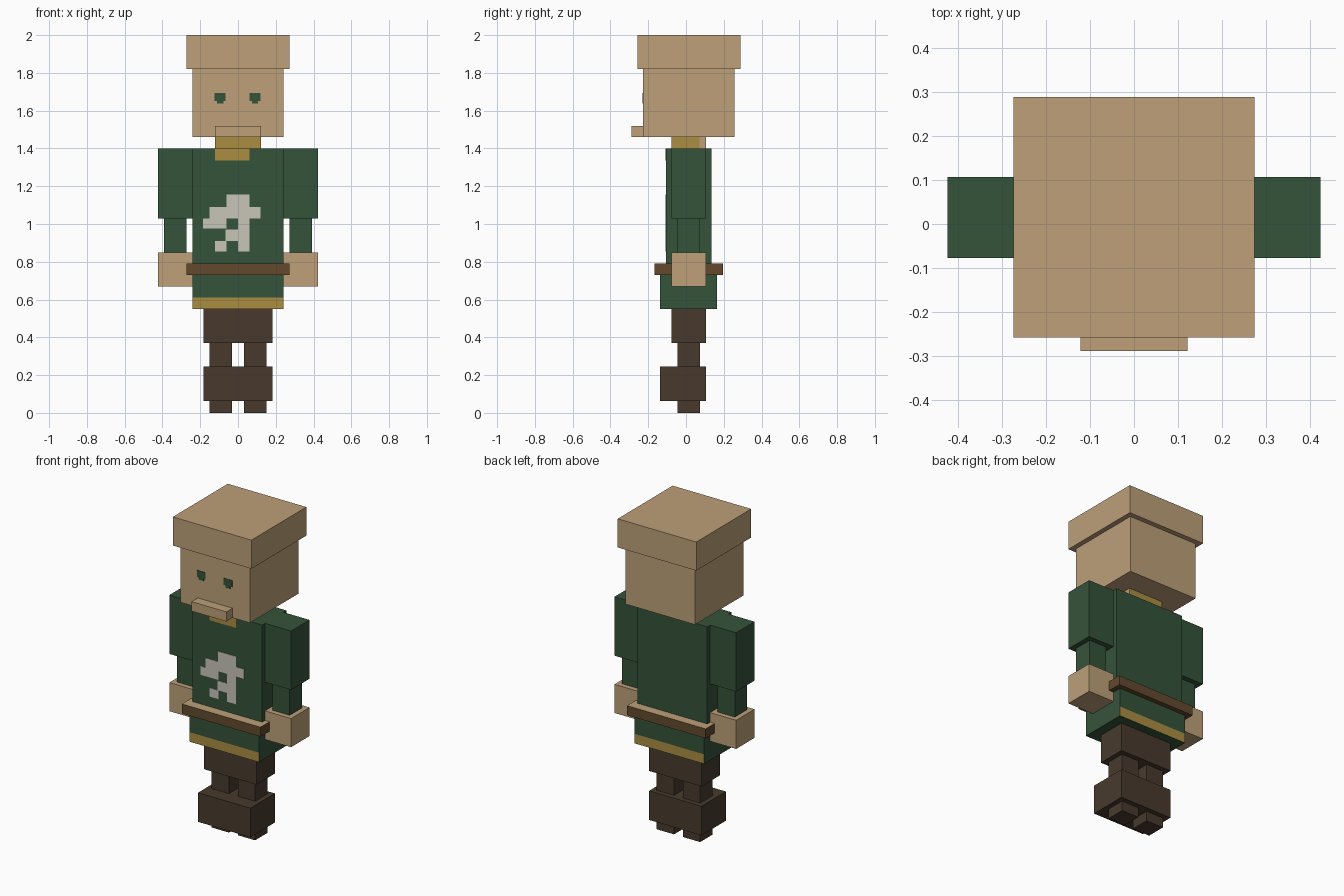
import bpy, bmesh

if "Cube" in bpy.data.objects:
    bpy.data.objects.remove(bpy.data.objects["Cube"])


def lin(c):
    c /= 255
    return c / 12.92 if c <= 0.04045 else ((c + 0.055) / 1.055) ** 2.4


def colour(name, r, g, b):
    m = bpy.data.materials.new(name)
    m.diffuse_color = (lin(r), lin(g), lin(b), 1)
    m.use_nodes = True
    m.node_tree.nodes["Principled BSDF"].inputs["Base Color"].default_value = m.diffuse_color
    return m


SKIN = colour("skin_tan", 189, 160, 121)
GREEN = colour("tunic_green", 53, 83, 58)
GOLD = colour("trim_gold", 171, 141, 66)
BELT = colour("belt_brown", 99, 73, 45)
DARK = colour("trouser_brown", 72, 58, 45)
PALE = colour("patch_pale", 200, 197, 184)


def boxes(name, ranges, mat, other=None, rule=None):
    """One object made of boxes (x0, x1, y0, y1, z0, z1); faces whose normal meets the rule take the other colour."""
    bm = bmesh.new()
    for x0, x1, y0, y1, z0, z1 in ranges:
        for v in bmesh.ops.create_cube(bm, size=1)["verts"]:
            v.co = (x0 if v.co.x < 0 else x1,
                    y0 if v.co.y < 0 else y1,
                    z0 if v.co.z < 0 else z1)
    bm.normal_update()
    for f in bm.faces:
        f.material_index = 1 if rule and rule(f.normal) else 0
    me = bpy.data.meshes.new(name)
    bm.to_mesh(me)
    bm.free()
    me.materials.append(mat)
    if other:
        me.materials.append(other)
    ob = bpy.data.objects.new(name, me)
    bpy.context.collection.objects.link(ob)
    return ob


def block(name, half, y0, y1, z0, z1, mat, other=None, rule=None):
    return boxes(name, [(-half, half, y0, y1, z0, z1)], mat, other, rule)


def pair(name, x0, x1, y0, y1, z0, z1, mat):
    boxes("right_" + name, [(x0, x1, y0, y1, z0, z1)], mat)
    boxes("left_" + name, [(-x1, -x0, y0, y1, z0, z1)], mat)


def plates(name, rects, y, mat):
    """Thin front-facing plates (x0, x1, z0, z1) on the surface at y."""
    boxes(name, [(x0, x1, y - 0.003, y + 0.003, z0, z1) for x0, x1, z0, z1 in rects], mat)


# Head
block("hair_cap", 0.273, -0.257, 0.288, 1.82, 2.0, SKIN)
block("head", 0.242, -0.227, 0.256, 1.46, 1.82, SKIN)
block("chin", 0.121, -0.288, -0.227, 1.46, 1.52, SKIN)
for side, x in (("left", -0.095), ("right", 0.09)):
    plates(side + "_eye", [(x - 0.029, x + 0.029, 1.652, 1.694),
                           (x - 0.017, x + 0.017, 1.638, 1.652)], -0.227, GREEN)

# Neck, with bare skin at the rear of its sides
block("neck", 0.121, -0.077, 0.072, 1.4, 1.46, GOLD)
block("neck_back", 0.121, 0.072, 0.105, 1.4, 1.46, GOLD, SKIN, lambda n: abs(n.x) > 0.5)

# Tunic
block("torso", 0.242, -0.106, 0.135, 0.79, 1.4, GREEN)
plates("collar", [(-0.122, 0.062, 1.335, 1.4)], -0.106, GOLD)
block("belt", 0.273, -0.167, 0.195, 0.73, 0.79, BELT, SKIN, lambda n: n.z > 0.5)
block("skirt", 0.242, -0.137, 0.165, 0.61, 0.73, GREEN)
block("hem", 0.242, -0.137, 0.165, 0.55, 0.61, GREEN, GOLD, lambda n: abs(n.y) > 0.5)

# Plain stepped patch on the chest
plates("chest_patch", [(-0.062, 0.062, 1.09, 1.155), (-0.15, 0.118, 1.03, 1.09),
                       (-0.185, -0.06, 0.975, 1.03), (0.0, 0.062, 0.855, 1.03),
                       (-0.066, 0.0, 0.91, 0.97), (-0.122, -0.06, 0.855, 0.91)],
       -0.106, PALE)

# Arms
pair("sleeve", 0.242, 0.423, -0.077, 0.106, 1.03, 1.4, GREEN)
pair("forearm", 0.273, 0.392, -0.046, 0.075, 0.85, 1.03, GREEN)
pair("hand", 0.242, 0.423, -0.077, 0.106, 0.67, 0.85, SKIN)

# Legs
block("trousers", 0.182, -0.077, 0.106, 0.37, 0.55, DARK)
pair("shin", 0.031, 0.151, -0.046, 0.075, 0.245, 0.37, DARK)
block("boots", 0.182, -0.137, 0.106, 0.062, 0.245, DARK)
pair("sole", 0.031, 0.151, -0.046, 0.075, 0.0, 0.062, DARK)
